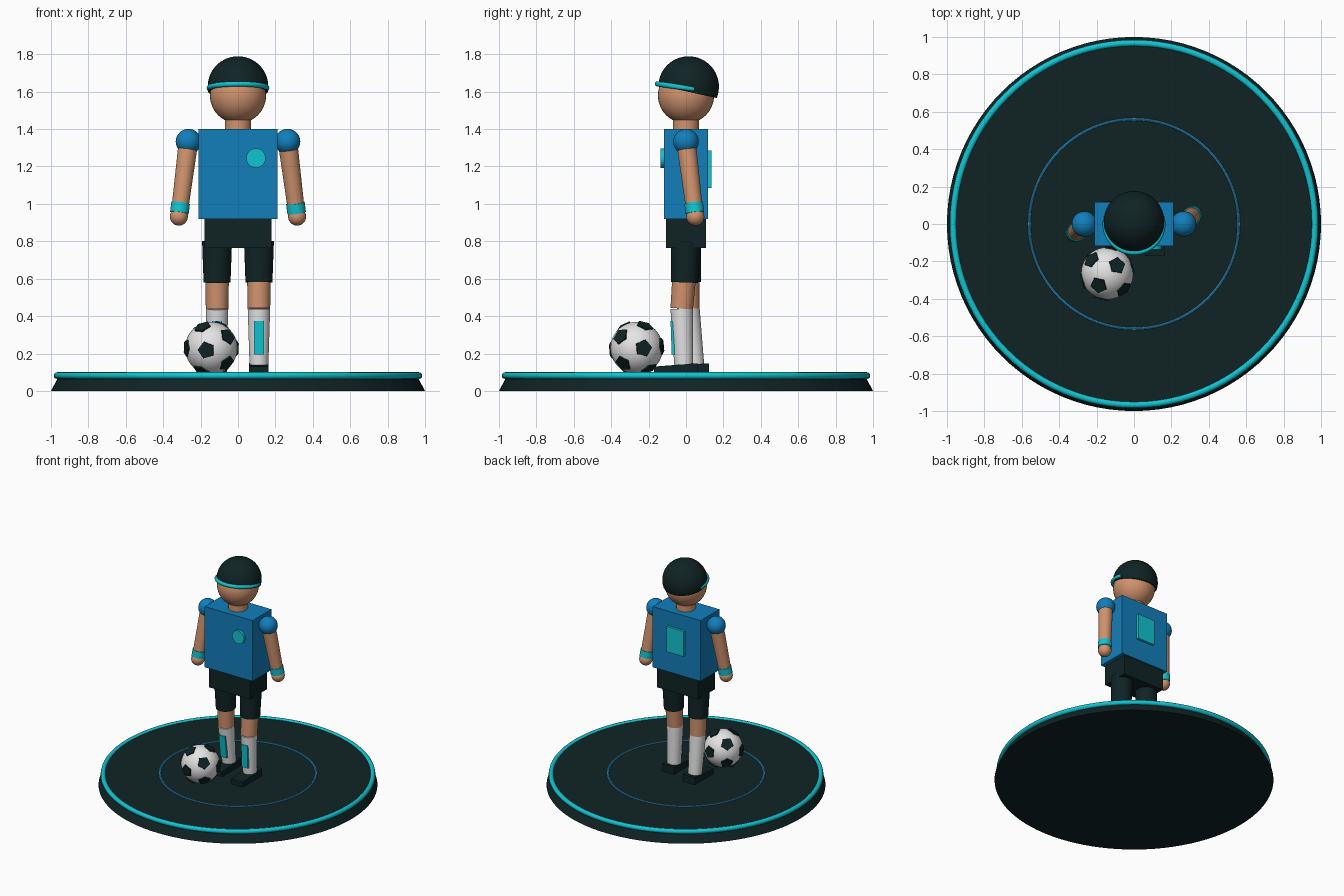
import bpy, bmesh, math
from mathutils import Vector, Matrix

if "Cube" in bpy.data.objects:
    bpy.data.objects.remove(bpy.data.objects["Cube"])

def material(name, rgb):
    m = bpy.data.materials.new(name)
    m.diffuse_color = (*rgb, 1)
    m.use_nodes = True
    m.node_tree.nodes["Principled BSDF"].inputs["Base Color"].default_value = m.diffuse_color
    return m

DARK = material("dark green black", (0.005, 0.017, 0.018))
TEAL = material("teal", (0.006, 0.55, 0.64))
BLUE = material("shirt blue", (0.006, 0.21, 0.50))
LINE = material("line blue", (0.035, 0.33, 0.66))
SKIN = material("skin", (0.63, 0.29, 0.155))
WHITE = material("white", (0.78, 0.78, 0.79))

def make(name, bm, mat, smooth=False):
    bmesh.ops.recalc_face_normals(bm, faces=bm.faces)
    me = bpy.data.meshes.new(name)
    bm.to_mesh(me)
    bm.free()
    me.materials.append(mat)
    if smooth:
        # smooth faces, with sharp edges kept on caps and rims
        me.shade_smooth()
        me.set_sharp_from_angle(angle=math.radians(35))
    ob = bpy.data.objects.new(name, me)
    bpy.context.collection.objects.link(ob)
    return ob

def box(name, lo, hi, mat):
    lo, hi = Vector(lo), Vector(hi)
    bm = bmesh.new()
    bmesh.ops.create_cube(bm, size=1)
    for v in bm.verts:
        v.co = Vector([(lo[i] + hi[i]) / 2 + v.co[i] * (hi[i] - lo[i]) for i in range(3)])
    return make(name, bm, mat)

def ball(name, c, r, mat):
    bm = bmesh.new()
    bmesh.ops.create_uvsphere(bm, u_segments=40, v_segments=24, radius=r,
                              matrix=Matrix.Translation(c))
    return make(name, bm, mat, True)

def rod(name, a, b, ra, rb, mat, sides=32):
    """Tapered cylinder running from point a to point b."""
    a, b = Vector(a), Vector(b)
    d = b - a
    m = Matrix.Translation((a + b) / 2) @ d.to_track_quat('Z', 'Y').to_matrix().to_4x4()
    bm = bmesh.new()
    bmesh.ops.create_cone(bm, cap_ends=True, segments=sides, radius1=ra, radius2=rb,
                          depth=d.length, matrix=m)
    return make(name, bm, mat, True)

def ring(name, R, r, mat, matrix, start=0, sweep=360, n=96, k=12):
    """Torus, or an open arc of one with capped ends."""
    bm = bmesh.new()
    closed = sweep == 360
    loops = []
    for i in range(n if closed else n + 1):
        a = math.radians(start + sweep * i / n)
        loop = []
        for j in range(k):
            b = 2 * math.pi * j / k
            q = R + r * math.cos(b)
            loop.append(bm.verts.new((q * math.cos(a), q * math.sin(a), r * math.sin(b))))
        loops.append(loop)
    for i in range(n):
        p, q = loops[i], loops[(i + 1) % len(loops)]
        for j in range(k):
            bm.faces.new((p[j], q[j], q[(j + 1) % k], p[(j + 1) % k]))
    if not closed:
        bm.faces.new(loops[0])
        bm.faces.new(loops[-1])
    bm.transform(matrix)
    return make(name, bm, mat, True)

# Round stand with rim and pitch circle
rod("stand", (0, 0, 0), (0, 0, 0.09), 1.0, 0.952, DARK, 96)
ring("stand_rim", 0.967, 0.018, TEAL, Matrix.Translation((0, 0, 0.082)))
ring("pitch_circle", 0.56, 0.008, LINE, Matrix.Translation((0, 0, 0.089)), k=8)

# Head, neck, hair and headband
ball("head", (0, 0, 1.58), 0.15, SKIN)
rod("neck", (0, 0, 1.38), (0, 0, 1.47), 0.07, 0.07, SKIN)
bm = bmesh.new()
bmesh.ops.create_uvsphere(bm, u_segments=48, v_segments=32, radius=0.162,
                          matrix=Matrix.Translation((0, 0.014, 1.627)))
cut = bmesh.ops.bisect_plane(bm, geom=bm.verts[:] + bm.edges[:] + bm.faces[:],
                             plane_co=(0, 0, 1.602), plane_no=(0, 0.22, 1), clear_inner=True)
bmesh.ops.holes_fill(bm, edges=[e for e in bm.edges if e.is_boundary])
make("hair", bm, DARK, True)
ring("headband", 0.154, 0.014, TEAL,
     Matrix.Translation((0, 0, 1.62)) @ Matrix.Rotation(math.radians(-8), 4, 'X'),
     start=165, sweep=210, n=56)

# Shirt, badge, back panel and shorts
box("shirt", (-0.21, -0.118, 0.92), (0.21, 0.118, 1.40), BLUE)
rod("chest_badge", (0.096, -0.11, 1.245), (0.096, -0.137, 1.245), 0.052, 0.052, TEAL)
box("back_panel", (-0.075, 0.11, 1.085), (0.075, 0.137, 1.285), TEAL)
box("shorts_waist", (-0.18, -0.107, 0.765), (0.18, 0.107, 0.925), DARK)

# Arms and legs: the two sides swing in opposite directions
for side, s in (("left", -1), ("right", 1)):
    shoulder = Vector((s * 0.265, 0, 1.333))
    hand = Vector((s * 0.316, s * 0.05, 0.932))
    ball(side + "_sleeve", shoulder, 0.068, BLUE)
    rod(side + "_arm", shoulder, hand, 0.052, 0.044, SKIN)
    ball(side + "_hand", hand, 0.048, SKIN)
    rod(side + "_wristband", shoulder.lerp(hand, 0.82), shoulder.lerp(hand, 0.95),
        0.05, 0.05, TEAL)

    x = s * 0.112
    hip = Vector((x, 0, 0.80))
    hem = Vector((x, -s * 0.008, 0.58))
    knee = Vector((x, -s * 0.016, 0.58))
    calf = Vector((x, -0.005 - s * 0.018, 0.44))
    ankle = Vector((x, 0.018 - s * 0.03, 0.13))
    rod(side + "_shorts_leg", hip, hem, 0.08, 0.072, DARK)
    rod(side + "_leg", hem + Vector((0, 0, 0.05)), calf, 0.064, 0.060, SKIN)
    rod(side + "_sock", calf, ankle, 0.060, 0.050, WHITE)

    # Shin guard plate lies along the front of the sock
    guard = box(side + "_shin_guard", (-0.027, -0.008, -0.09), (0.027, 0.008, 0.09), TEAL)
    axis = calf - ankle
    mid = ankle.lerp(calf, 0.5)
    guard.matrix_world = (Matrix.Translation(mid + Vector((0, -0.054, 0)))
                          @ Matrix.Rotation(math.atan2(axis.z, axis.y) - math.pi / 2, 4, 'X'))

    # Shoe tapers down at the toe
    y = 0.003 - s * 0.03
    shoe = box(side + "_shoe", (x - 0.052, y - 0.145, 0.088), (x + 0.052, y + 0.09, 0.148), DARK)
    for v in shoe.data.vertices:
        if v.co.y < y and v.co.z > 0.12:
            v.co.z = 0.13

# Football with twelve five-sided patches
C = Vector((-0.143, -0.264, 0.229))
ball("football", C, 0.14, WHITE)
pole = Vector((-0.19, -0.97, -0.08)).normalized()
near = Vector((0.58, -0.70, 0.42))
u = (near - pole * near.dot(pole)).normalized()
w = pole.cross(u)
centres = [pole]
for i in range(5):
    a = i * math.tau / 5
    centres.append((pole + 2 * (u * math.cos(a) + w * math.sin(a))).normalized())
centres += [-d for d in centres]
bm = bmesh.new()
for d in centres:
    # each patch corner points at a neighbouring patch
    n = max((e for e in centres if e.dot(d) < 0.9), key=lambda e: e.dot(d))
    p = (n - d * n.dot(d)).normalized()
    q = d.cross(p)
    rows = []
    for dist, rad in ((0.133, 0.047), (0.1415, 0.047)):
        rows.append([bm.verts.new(C + d * dist + (p * math.cos(i * math.tau / 5)
                     + q * math.sin(i * math.tau / 5)) * rad) for i in range(5)])
    bm.faces.new(rows[0])
    bm.faces.new(rows[1])
    for i in range(5):
        j = (i + 1) % 5
        bm.faces.new((rows[0][i], rows[0][j], rows[1][j], rows[1][i]))
make("football_patches", bm, DARK)
